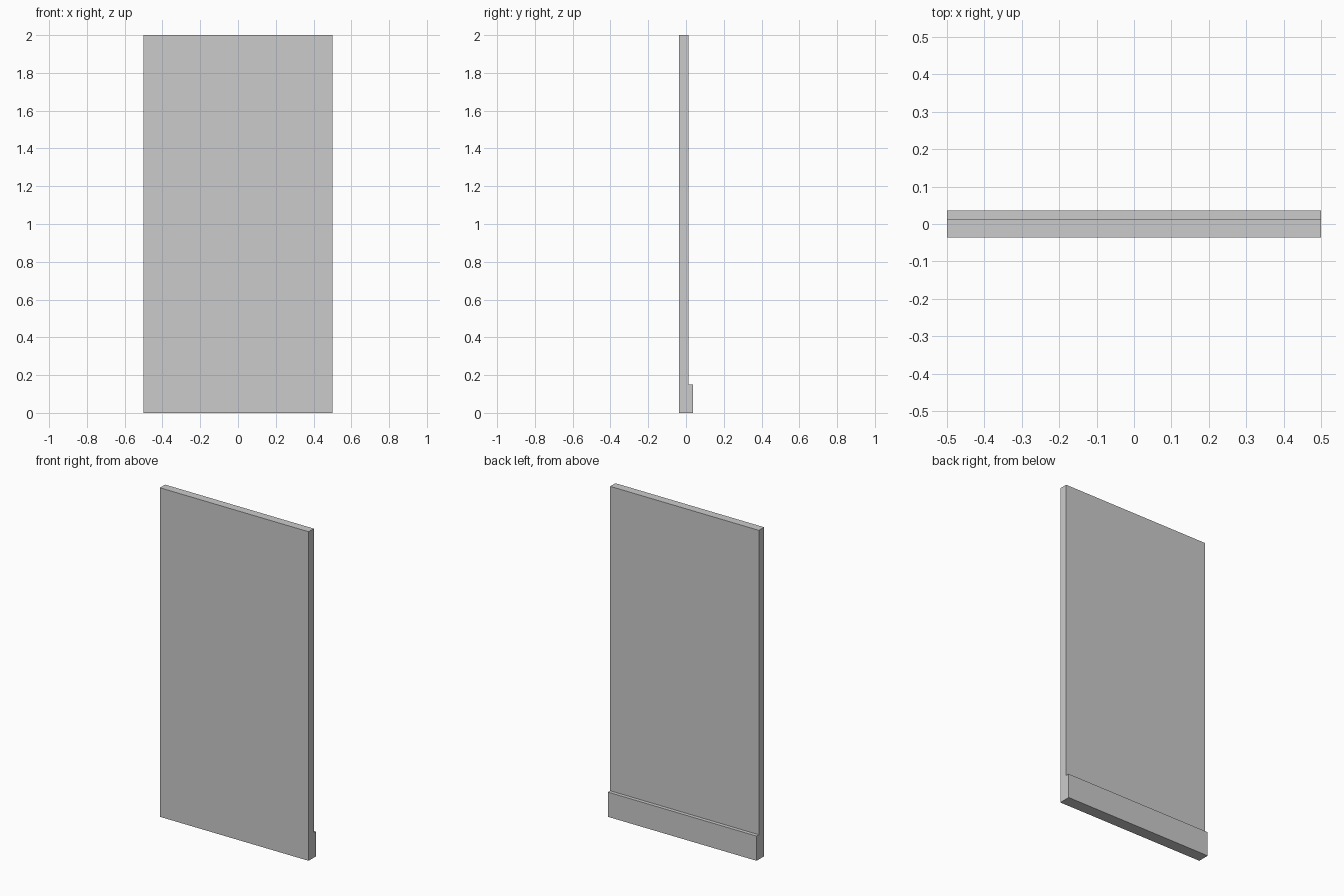
import bpy, bmesh

if "Cube" in bpy.data.objects:
    bpy.data.objects.remove(bpy.data.objects["Cube"])

WIDTH = 1.0

# L-shaped side profile (y, z): thin wall with a skirting step at the back
PROFILE = [(-0.036, 0), (0.036, 0), (0.036, 0.15),
           (0.014, 0.15), (0.014, 2.0), (-0.036, 2.0)]


def extrude_profile(name, points, width):
    bm = bmesh.new()
    face = bm.faces.new([bm.verts.new((-width / 2, y, z)) for y, z in points])
    result = bmesh.ops.extrude_face_region(bm, geom=[face])
    verts = [v for v in result["geom"] if isinstance(v, bmesh.types.BMVert)]
    bmesh.ops.translate(bm, verts=verts, vec=(width, 0, 0))
    bmesh.ops.recalc_face_normals(bm, faces=bm.faces)
    mesh = bpy.data.meshes.new(name)
    bm.to_mesh(mesh)
    bm.free()
    obj = bpy.data.objects.new(name, mesh)
    bpy.context.collection.objects.link(obj)
    return obj


# Wall panel with its skirting board
extrude_profile("wall_panel_with_skirting", PROFILE, WIDTH)
